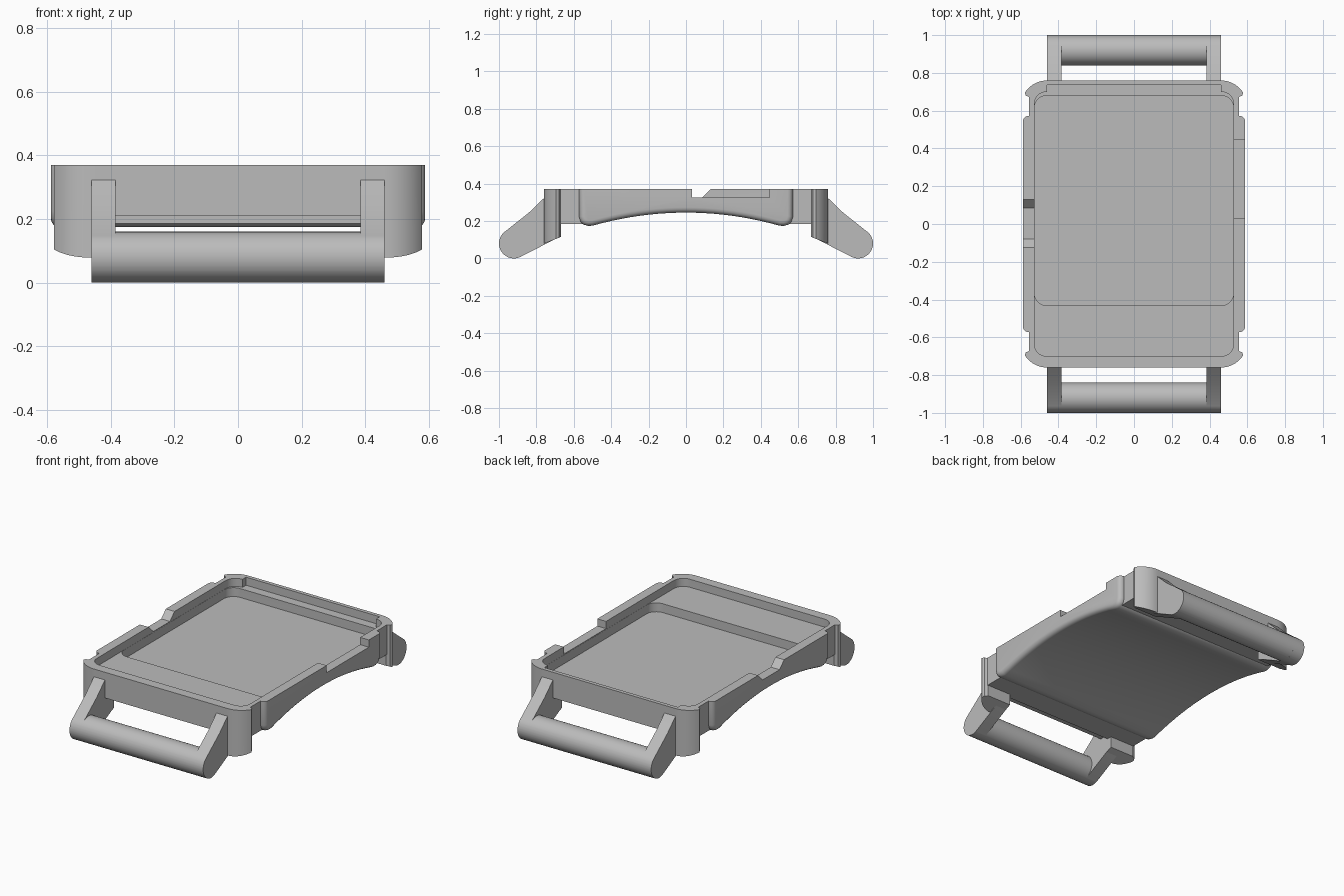
import bpy, bmesh
from math import sin, cos, radians

if "Cube" in bpy.data.objects:
    bpy.data.objects.remove(bpy.data.objects["Cube"], do_unlink=True)

grey = bpy.data.materials.new("plain grey")
grey.use_nodes = True
colour = (0.5, 0.5, 0.5, 1)
grey.diffuse_color = colour
grey.node_tree.nodes["Principled BSDF"].inputs["Base Color"].default_value = colour

TOP = 0.37


def arc(cx, cy, r, start, end, steps=8):
    angles = [radians(start + (end - start) * i / steps) for i in range(steps + 1)]
    return [(cx + r * cos(a), cy + r * sin(a)) for a in angles]


def rounded(x0, x1, y0, y1, r):
    return (arc(x1 - r, y1 - r, r, 0, 90) + arc(x0 + r, y1 - r, r, 90, 180)
            + arc(x0 + r, y0 + r, r, 180, 270) + arc(x1 - r, y0 + r, r, 270, 360))


def prism(name, pts, lo, hi, axis="z", end_bevel=0):
    """Extrude a profile: (x, y) along z, or (y, z) along x."""
    def place(p, d):
        return (p[0], p[1], d) if axis == "z" else (d, p[0], p[1])
    bm = bmesh.new()
    a = [bm.verts.new(place(p, lo)) for p in pts]
    b = [bm.verts.new(place(p, hi)) for p in pts]
    caps = [bm.faces.new(a), bm.faces.new(b)]
    for i in range(len(pts)):
        j = (i + 1) % len(pts)
        bm.faces.new((a[i], a[j], b[j], b[i]))
    bmesh.ops.recalc_face_normals(bm, faces=bm.faces)
    if end_bevel:
        rim = [e for f in caps for e in f.edges
               if min(v.co.z for v in e.verts) < TOP - 0.001]
        bmesh.ops.bevel(bm, geom=rim, offset=end_bevel, segments=4,
                        profile=0.5, affect='EDGES')
    mesh = bpy.data.meshes.new(name)
    bm.to_mesh(mesh)
    bm.free()
    mesh.materials.append(grey)
    ob = bpy.data.objects.new(name, mesh)
    bpy.context.collection.objects.link(ob)
    return ob


def combine(target, other, operation):
    mod = target.modifiers.new(operation, 'BOOLEAN')
    mod.operation = operation
    mod.solver = 'EXACT'
    mod.object = other
    bpy.context.view_layer.objects.active = target
    bpy.ops.object.modifier_apply(modifier=mod.name)
    bpy.data.objects.remove(other, do_unlink=True)


def box(name, x0, x1, y0, y1, z0, z1):
    return prism(name, [(x0, y0), (x1, y0), (x1, y1), (x0, y1)], z0, z1)


# Case body with an arched underside and rounded side edges
arch = [(y / 20, 0.245 - 0.07 * (y / 10) ** 2) for y in range(-10, 11)]
foot = [(0.525, 0.174), (0.548, 0.181), (0.563, 0.196), (0.572, 0.222), (0.572, TOP)]
profile = [(-y, z) for y, z in reversed(foot)] + arch + foot
case = prism("case", profile, -0.588, 0.588, "x", 0.028)

# End walls and the hooked corner guards
corner = [(0.385, 0.76)] + arc(0.46, 0.62, 0.14, 90, 32) + [
    (0.572, 0.678), (0.562, 0.676), (0.552, 0.668), (0.54, 0.668), (0.385, 0.668)]
for s in (-1, 1):
    combine(case, box("end", -0.555, 0.555, *sorted((s * 0.52, s * 0.70)), 0.185, TOP), 'UNION')
    combine(case, box("end_wall", -0.45, 0.45, *sorted((s * 0.66, s * 0.76)), 0.21, TOP), 'UNION')
    for t in (-1, 1):
        guard = prism("guard", [(t * x, s * y) for x, y in corner], 0, TOP)
        for v in guard.data.vertices:
            if v.co.z < 0.01:
                v.co.z = 0.115 - (abs(v.co.y) - 0.668) * 0.4
        combine(case, guard, 'UNION')

# Stepped pocket with a shelf at the front and a ledge at the back
combine(case, prism("shelf_cut", rounded(-0.528, 0.528, -0.70, 0.70, 0.065), 0.32, 0.5), 'DIFFERENCE')
combine(case, prism("floor_cut", rounded(-0.527, 0.527, -0.432, 0.68, 0.065), 0.265, 0.5), 'DIFFERENCE')
combine(case, box("ledge_cut", -0.46, 0.46, 0.6, 0.736, 0.32, 0.5), 'DIFFERENCE')

# Side openings: square on the left, sloped on the right
combine(case, box("square_notch", 0.5, 0.7, 0.032, 0.447, 0.325, 0.5), 'DIFFERENCE')
slope = [(-0.08, 0.325), (0.085, 0.325), (0.13, TOP), (0.13, 0.5), (-0.125, 0.5), (-0.125, TOP)]
combine(case, prism("sloped_notch", slope, -0.7, -0.5, "x"), 'DIFFERENCE')

# Strap loops: two arms and a round bar at each end
arm = [(0.70, 0.30), (0.74, 0.322), (0.76, 0.322), (0.84, 0.245)]
arm += arc(0.92, 0.08, 0.08, 45, -115, 16) + [(0.70, 0.103)]
parts = [case]
for s, end in ((-1, "front"), (1, "back")):
    loop = prism(end + "_strap_loop",
                 [(s * y, z) for y, z in arc(0.92, 0.08, 0.08, 0, 348.75, 31)], -0.459, 0.459, "x")
    for t in (-1, 1):
        combine(loop, prism("arm", [(s * y, z) for y, z in arm],
                            *sorted((t * 0.384, t * 0.46)), "x"), 'UNION')
    parts.append(loop)

for ob in parts:
    bpy.ops.object.select_all(action='DESELECT')
    ob.select_set(True)
    bpy.context.view_layer.objects.active = ob
    bpy.ops.object.shade_smooth_by_angle(angle=radians(30))
